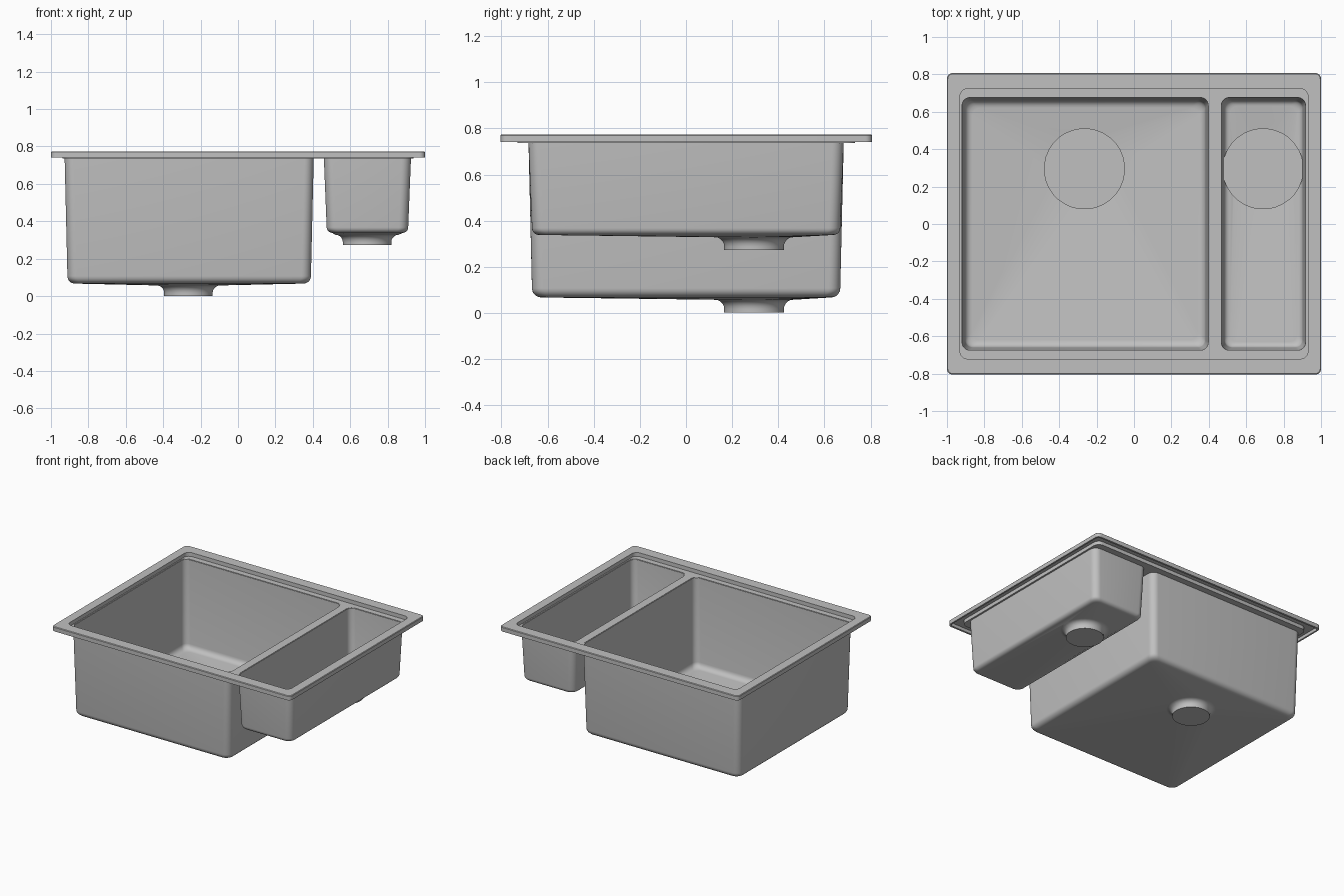
import bpy, bmesh, math

if "Cube" in bpy.data.objects:
    bpy.data.objects.remove(bpy.data.objects["Cube"])

steel = bpy.data.materials.new("brushed_steel")
steel.diffuse_color = (0.53, 0.53, 0.53, 1)
steel.use_nodes = True
steel.node_tree.nodes["Principled BSDF"].inputs["Base Color"].default_value = steel.diffuse_color
K = 7            # segments in each rounded corner
T = 0.008        # sheet thickness


def rounded(x0, x1, y0, y1, r, z):
    """Ring of points around a rounded rectangle."""
    pts = []
    for c, (cx, cy) in enumerate([(x1 - r, y1 - r), (x0 + r, y1 - r), (x0 + r, y0 + r), (x1 - r, y0 + r)]):
        for i in range(K + 1):
            a = math.radians(90 * c + 90 * i / K)
            pts.append((cx + r * math.cos(a), cy + r * math.sin(a), z))
    return pts


def circle(cx, cy, r, z):
    """Ring of points around a circle, matching the rounded rectangle count."""
    n = 4 * (K + 1)
    return [(cx + r * math.cos(2 * math.pi * (i + 0.5) / n),
             cy + r * math.sin(2 * math.pi * (i + 0.5) / n), z) for i in range(n)]


def finish(ob):
    ob.data.materials.clear()
    ob.data.materials.append(steel)
    bpy.ops.object.select_all(action='DESELECT')
    ob.select_set(True)
    bpy.context.view_layer.objects.active = ob
    bpy.ops.object.shade_smooth_by_angle(angle=math.radians(35))


def loft(name, rings, closed=False):
    """Skin a list of rings; either closed into a loop or capped at both ends."""
    bm = bmesh.new()
    loops = [[bm.verts.new(p) for p in ring] for ring in rings]
    n = len(loops[0])
    pairs = list(zip(loops, loops[1:])) + ([(loops[-1], loops[0])] if closed else [])
    for a, b in pairs:
        for i in range(n):
            j = (i + 1) % n
            bm.faces.new((a[i], a[j], b[j], b[i]))
    if not closed:
        bm.faces.new(loops[0])
        bm.faces.new(loops[-1])
    bmesh.ops.recalc_face_normals(bm, faces=bm.faces)
    me = bpy.data.meshes.new(name)
    bm.to_mesh(me)
    bm.free()
    ob = bpy.data.objects.new(name, me)
    bpy.context.collection.objects.link(ob)
    finish(ob)


def plate(name, outlines, z, thick):
    """Flat sheet with holes from nested outlines."""
    cu = bpy.data.curves.new(name, 'CURVE')
    cu.dimensions, cu.fill_mode, cu.extrude = '2D', 'BOTH', thick / 2
    for pts in outlines:
        s = cu.splines.new('POLY')
        s.points.add(len(pts) - 1)
        for p, q in zip(s.points, pts):
            p.co = (q[0], q[1], 0, 1)
        s.use_cyclic_u = True
    ob = bpy.data.objects.new(name, cu)
    ob.location.z = z
    bpy.context.collection.objects.link(ob)
    bpy.ops.object.select_all(action='DESELECT')
    ob.select_set(True)
    bpy.context.view_layer.objects.active = ob
    bpy.ops.object.convert(target='MESH')
    finish(bpy.context.object)


def basin(name, x0, x1, y0, y1, zb, fillet, drain_x, drain_y):
    """Thin tapered bowl with rounded floor edge, sloping floor and drain neck."""
    def skin(t):
        def rect(inset, z):
            i = inset + t
            return rounded(x0 + i, x1 - i, y0 + i, y1 - i, max(0.05 - t, 0.02), z)
        rings = [rect(0, 0.742)]
        for k in range(6):
            a = math.radians(18 * k)
            rings.append(rect(0.015 + fillet * (1 - math.cos(a)), zb + t + fillet * (1 - math.sin(a))))
        # flared neck of the drain
        for k in range(6):
            a = math.radians(18 * k)
            rings.append(circle(drain_x, drain_y, 0.17 - 0.04 * math.sin(a) - t,
                                zb + t - 0.05 + 0.04 * math.cos(a)))
        rings.append(circle(drain_x, drain_y, 0.13 - t, zb + t - 0.066))
        return rings
    outer, inner = skin(0), skin(T)
    loft(name, outer[::-1] + inner)
    # round drain cover resting above the floor
    loft(name + "_drain_cover", [circle(drain_x, drain_y, 0.217, zb + h) for h in (0.028, 0.036)])


BASINS = [("large_basin", -0.927, 0.405, -0.683, 0.684, 0.067, 0.04, -0.265, 0.295),
          ("small_basin", 0.459, 0.925, -0.683, 0.684, 0.338, 0.03, 0.69, 0.295)]
for b in BASINS:
    basin(*b)

# raised outer rim: folded sheet with a short skirt and a hollow underside
def rim_ring(d, z, r):
    return rounded(-1 + d, 1 - d, -0.805 + d * 1.2, 0.807 - d * 1.2, r, z)

loft("rim", [rim_ring(0, 0.74, 0.03), rim_ring(0, 0.77, 0.03), rim_ring(0.004, 0.774, 0.028),
             rim_ring(0.07, 0.774, 0.04), rim_ring(0.07, 0.737, 0.04),
             rim_ring(0.062, 0.737, 0.045), rim_ring(0.062, 0.764, 0.045),
             rim_ring(0.012, 0.764, 0.022), rim_ring(0.012, 0.74, 0.022)], closed=True)

# sunken ledge and divider around the two openings
holes = [rounded(b[1] + T / 2, b[2] - T / 2, b[3] + T / 2, b[4] - T / 2, 0.046, 0) for b in BASINS]
plate("ledge", [rounded(-0.932, 0.932, -0.722, 0.724, 0.042, 0)] + holes, 0.741, 0.008)
